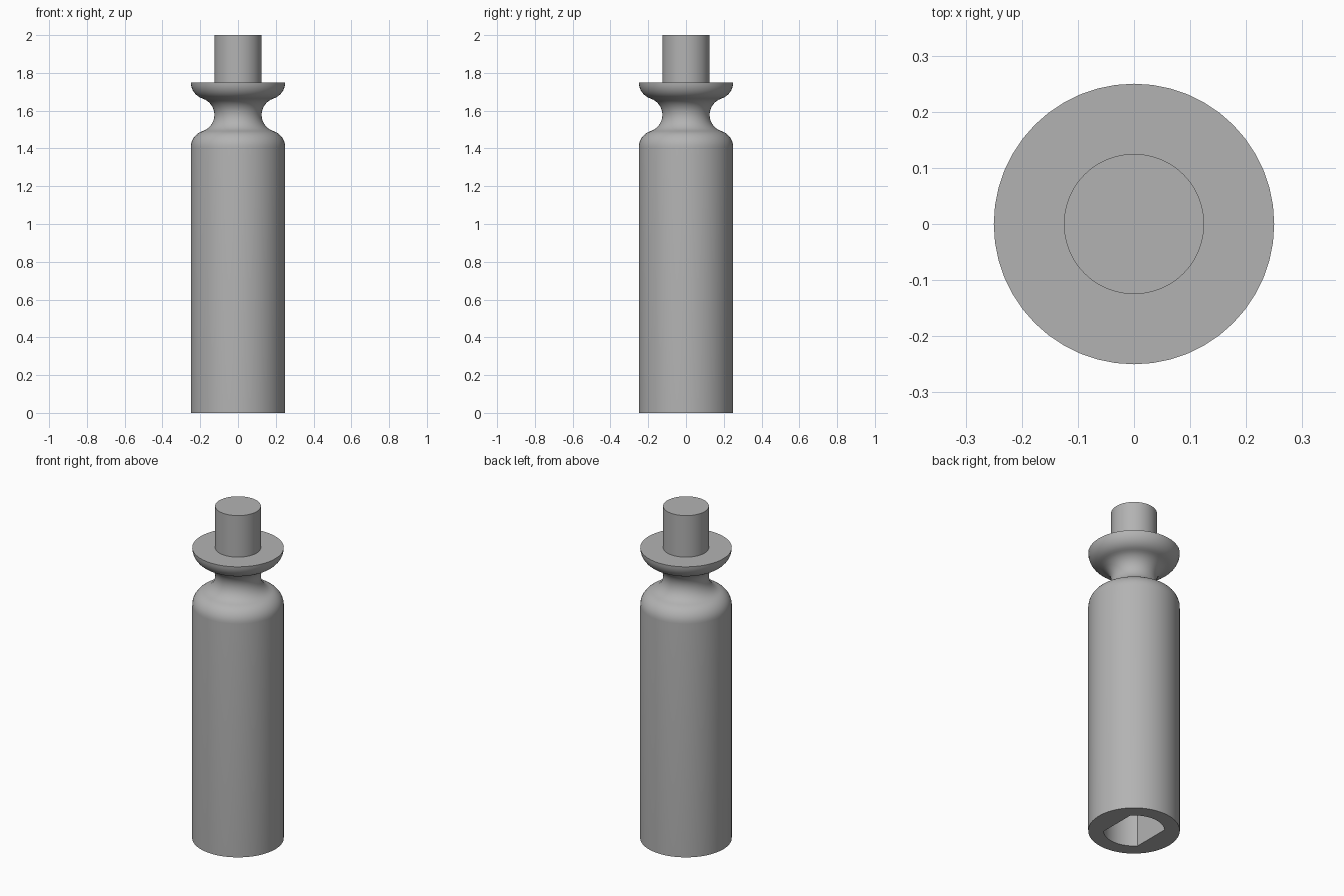
import bpy, bmesh, math

if "Cube" in bpy.data.objects:
    bpy.data.objects.remove(bpy.data.objects["Cube"])

SIDES = 48

grey = bpy.data.materials.new("light_grey")
grey.diffuse_color = (0.45, 0.45, 0.45, 1)
grey.use_nodes = True
grey.node_tree.nodes["Principled BSDF"].inputs["Base Color"].default_value = grey.diffuse_color


def make_object(name, bm):
    bmesh.ops.recalc_face_normals(bm, faces=bm.faces)
    mesh = bpy.data.meshes.new(name)
    bm.to_mesh(mesh)
    bm.free()
    mesh.materials.append(grey)
    obj = bpy.data.objects.new(name, mesh)
    bpy.context.collection.objects.link(obj)
    return obj


def lathe(name, profile):
    """Closed solid of revolution from (radius, height) points, with flat end caps."""
    bm = bmesh.new()
    rings = [[bm.verts.new((r * math.cos(i * math.tau / SIDES), r * math.sin(i * math.tau / SIDES), z))
              for i in range(SIDES)] for r, z in profile]
    for low, high in zip(rings, rings[1:]):
        for i in range(SIDES):
            j = (i + 1) % SIDES
            bm.faces.new((low[i], low[j], high[j], high[i]))
    bm.faces.new(rings[0])
    bm.faces.new(rings[-1])
    return make_object(name, bm)


# Neck: convex shoulder arc flowing into a concave waist, mirrored into the flange
WAIST, HALF = 1.578, 0.172
SWEEP = 2 * math.atan(0.0625 / (HALF / 2))
R = (HALF / 2) / math.sin(SWEEP)
arc = [(R * (1 - math.cos(SWEEP * k / 8)), R * math.sin(SWEEP * k / 8)) for k in range(9)]
lower = [(0.25 - a, WAIST - HALF + b) for a, b in arc]
lower += [(0.125 + a, WAIST - b) for a, b in reversed(arc[:-1])]
upper = [(r, 2 * WAIST - z) for r, z in reversed(lower[:-1])]

# Handle: straight grip, waisted neck, flange and top peg in one turned body
handle = lathe("handle", [(0.25, 0)] + lower + upper + [(0.125, 1.75), (0.125, 2.0)])

# Socket cutter: round hole with two flats facing left and right
HOLE, FLAT, DEPTH = 0.167, 0.122, 1.0
half = math.acos(FLAT / HOLE)
outline = []
for start in (half, math.pi + half):
    for k in range(13):
        a = start + (math.pi - 2 * half) * k / 12
        outline.append((HOLE * math.cos(a), HOLE * math.sin(a)))
bm = bmesh.new()
base = bm.faces.new([bm.verts.new((x, y, -0.1)) for x, y in outline])
top = bmesh.ops.extrude_face_region(bm, geom=[base])
bmesh.ops.translate(bm, vec=(0, 0, DEPTH + 0.1),
                    verts=[v for v in top["geom"] if isinstance(v, bmesh.types.BMVert)])
cutter = make_object("socket_cutter", bm)
cutter.hide_render = True

cut = handle.modifiers.new("socket", "BOOLEAN")
cut.operation = "DIFFERENCE"
cut.solver = "EXACT"
cut.object = cutter

bpy.context.view_layer.objects.active = handle
handle.select_set(True)
bpy.ops.object.modifier_apply(modifier="socket")
bpy.data.objects.remove(cutter)
bpy.ops.object.shade_smooth_by_angle(angle=math.radians(35))
